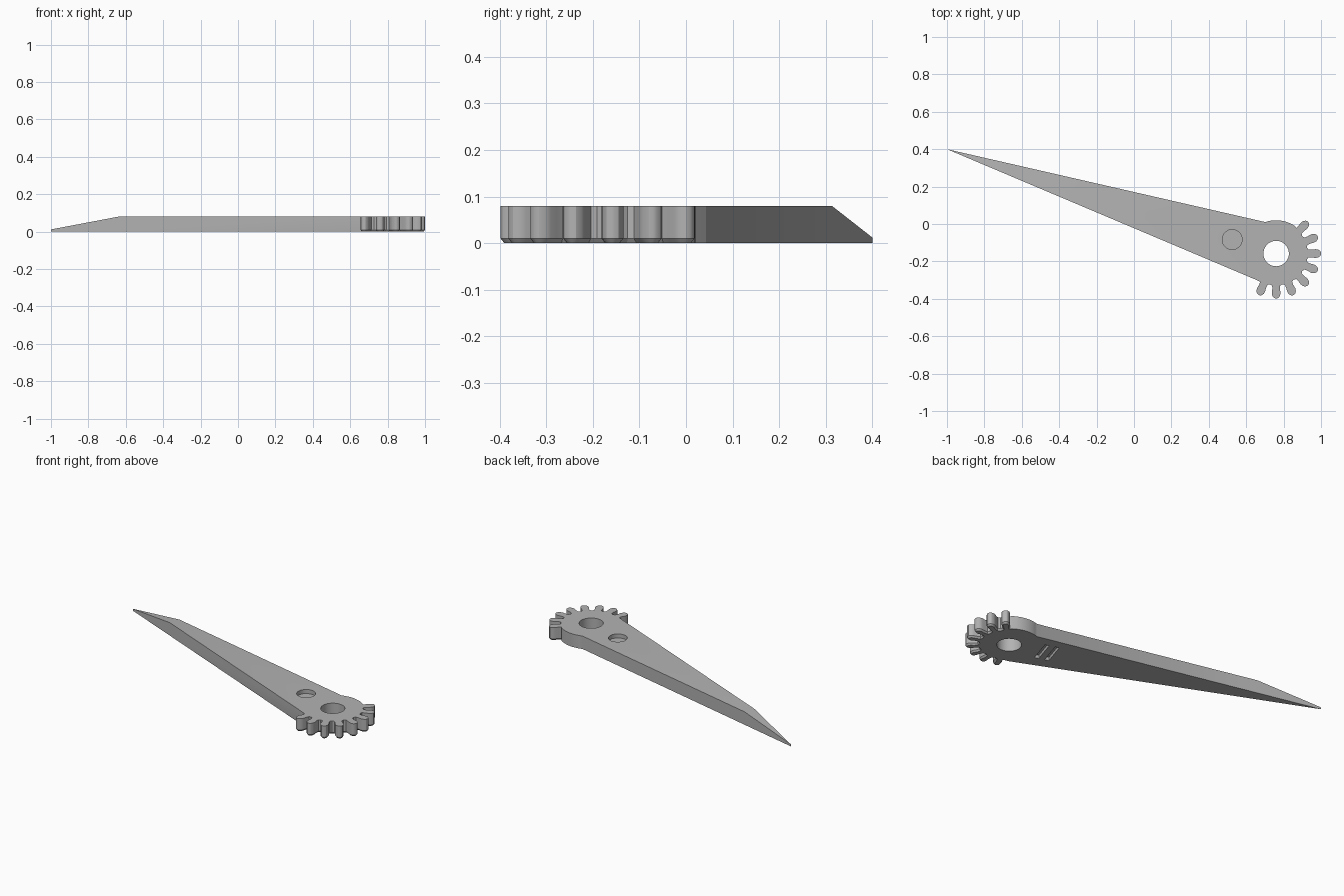
import bpy, bmesh, math
from mathutils import Vector, Matrix

cube = bpy.data.objects.get("Cube")
if cube:
    bpy.data.objects.remove(cube, do_unlink=True)

HEIGHT, CHAMFER, TIP_HEIGHT = 0.08, 0.01, 0.012
HUB = Vector((0.76, -0.158))
TIP = Vector((-1.0, 0.4))
AXIS = (TIP - HUB).normalized()
ROOT_R, HUB_R, PITCH = 0.168, 0.178, 22.5
# Tooth half profile: radius and half width
FLANK = [(0.172, 0.021), (0.19, 0.0205), (0.21, 0.0235),
         (0.225, 0.021), (0.236, 0.013), (0.24, 0.004)]

grey = bpy.data.materials.new("Plain grey")
grey.use_nodes = True
grey.diffuse_color = (0.45, 0.45, 0.45, 1)
grey.node_tree.nodes["Principled BSDF"].inputs["Base Color"].default_value = grey.diffuse_color


def polar(radius, degrees, side=0.0):
    a = math.radians(degrees)
    out = Vector((math.cos(a), math.sin(a)))
    return HUB + out * radius + Vector((-out.y, out.x)) * side


def new_object(name, bm):
    bmesh.ops.recalc_face_normals(bm, faces=bm.faces)
    mesh = bpy.data.meshes.new(name)
    bm.to_mesh(mesh)
    bm.free()
    obj = bpy.data.objects.new(name, mesh)
    bpy.context.collection.objects.link(obj)
    mesh.materials.append(grey)
    return obj


# Outline, anticlockwise: tip, lower edge, teeth, rounded hub, upper edge
outline = [(TIP, False), (polar(HUB_R, 231), False)]
for i in range(8):
    angle = -112.5 + i * PITCH
    outline += [(polar(r, angle, -w), True) for r, w in FLANK]
    outline += [(polar(r, angle, w), True) for r, w in reversed(FLANK)]
    if i < 7:
        outline.append((polar(ROOT_R, angle + PITCH / 2), True))
outline += [(polar(HUB_R, a), False) for a in range(55, 110, 6)]
points = [p for p, _ in outline]
count = len(points)

# Bottom outline is drawn in around the teeth
bottom = []
for i, (p, toothed) in enumerate(outline):
    if toothed:
        along = (points[(i + 1) % count] - points[i - 1]).normalized()
        p = p + Vector((-along.y, along.x)) * CHAMFER * 0.8
    bottom.append(p)

bm = bmesh.new()
rings = [[bm.verts.new((p.x, p.y, z)) for p in pts]
         for pts, z in ((bottom, 0), (points, CHAMFER), (points, HEIGHT))]
bm.faces.new(rings[0][::-1])
bm.faces.new(rings[2])
for low, high in zip(rings, rings[1:]):
    for i in range(count):
        j = (i + 1) % count
        bm.faces.new((low[i], low[j], high[j], high[i]))

# Slope the top down to the tip
taper = TIP - AXIS * 0.388
bmesh.ops.bisect_plane(bm, geom=bm.verts[:] + bm.edges[:] + bm.faces[:],
                       plane_co=taper.to_3d(), plane_no=AXIS.to_3d())
for v in bm.verts:
    if v.co.z > HEIGHT - 0.001 and (v.co.xy - TIP).length < 0.01:
        v.co.z = TIP_HEIGHT
arm = new_object("geared_pointer_arm", bm)


def cut(name, bm):
    cutter = new_object(name, bm)
    cutter.hide_render = True
    mod = arm.modifiers.new(name, 'BOOLEAN')
    mod.operation = 'DIFFERENCE'
    mod.solver = 'EXACT'
    mod.object = cutter
    bpy.context.view_layer.objects.active = arm
    bpy.ops.object.modifier_apply(modifier=name)
    bpy.data.objects.remove(cutter, do_unlink=True)


def round_cut(name, centre, radius, z0, z1):
    bm = bmesh.new()
    place = Matrix.Translation((centre.x, centre.y, (z0 + z1) / 2))
    bmesh.ops.create_cone(bm, cap_ends=True, segments=48, radius1=radius,
                          radius2=radius, depth=z1 - z0, matrix=place)
    cut(name, bm)


# Shaft bore and shallow round pocket in the top
round_cut("shaft_bore", HUB, 0.068, -0.1, 0.2)
round_cut("round_pocket", Vector((0.525, -0.083)), 0.053, 0.055, 0.2)

# Two crosswise slots in the underside
for side in (-1, 1):
    bm = bmesh.new()
    c = HUB + AXIS * (0.224 + side * 0.03)
    turn = Matrix.Rotation(math.atan2(AXIS.y, AXIS.x), 4, 'Z')
    bmesh.ops.create_cube(bm, size=1, matrix=Matrix.Translation((c.x, c.y, 0)) @ turn
                          @ Matrix.Diagonal((0.025, 0.15, 0.04, 1)))
    cut("underside_slot", bm)

bpy.ops.object.select_all(action='DESELECT')
arm.select_set(True)
bpy.context.view_layer.objects.active = arm
bpy.ops.object.shade_smooth_by_angle(angle=math.radians(30))
